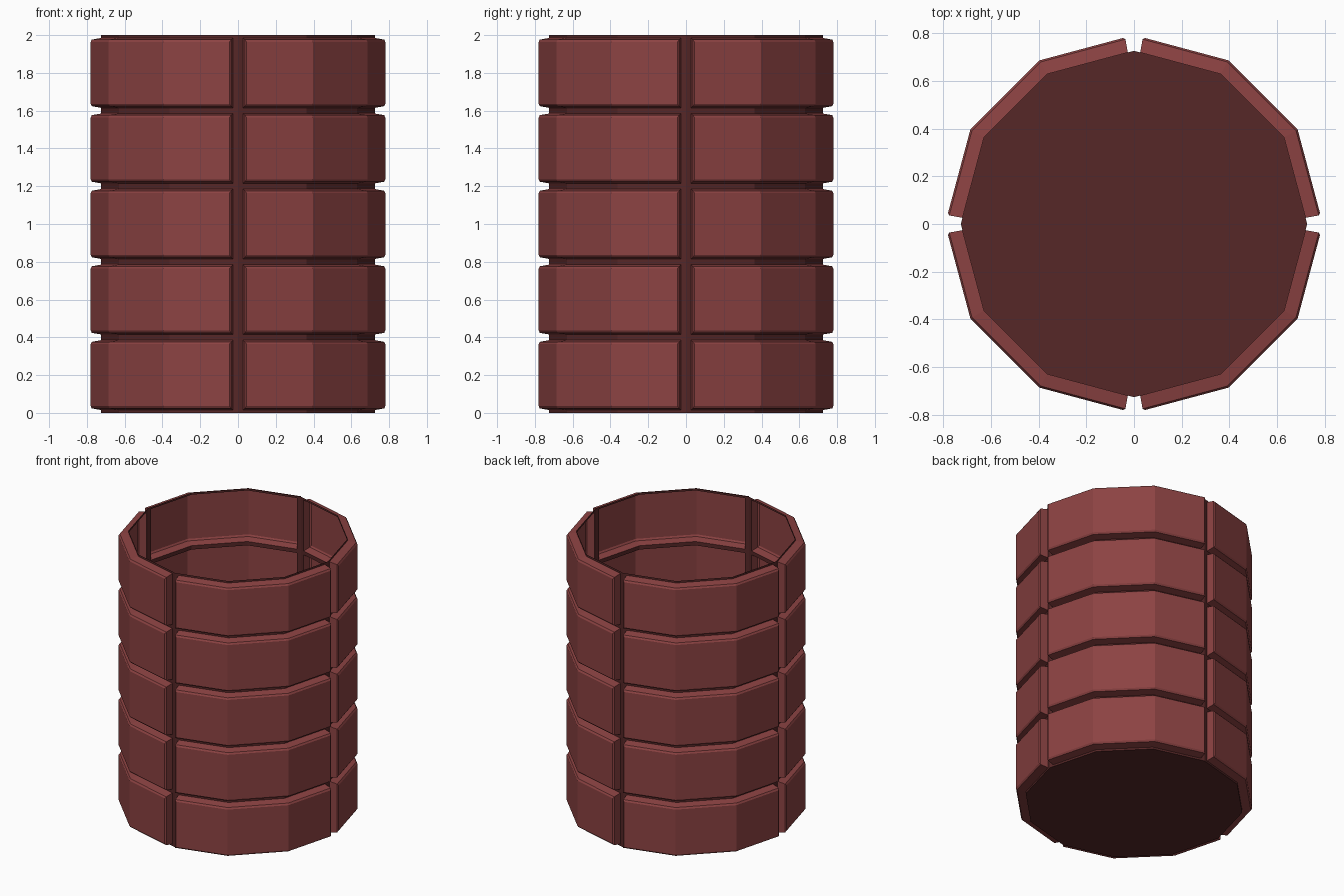
import bpy, bmesh, math
from mathutils import Vector

if "Cube" in bpy.data.objects:
    bpy.data.objects.remove(bpy.data.objects["Cube"])

RINGS, PITCH = 5, 0.4
R_CORE = 0.726
# panel steps: (circumradius, inset in z, half width of the vertical gap)
STEPS = [(R_CORE, 0.014, 0.026), (0.784, 0.024, 0.036), (0.792, 0.036, 0.046)]


def material(name, rgb):
    m = bpy.data.materials.new(name)
    m.diffuse_color = (*rgb, 1)
    m.use_nodes = True
    m.node_tree.nodes["Principled BSDF"].inputs["Base Color"].default_value = m.diffuse_color
    return m


def quarter(r, gap, turn, corners=False):
    """Points of a quarter of a 12-gon, cut short at both ends by gap."""
    t = gap / (r * 0.5)
    v = [Vector((r * math.cos(math.radians(a)), r * math.sin(math.radians(a)))) for a in (0, 30, 60, 90)]
    pts = [v[0].lerp(v[1], t), v[1], v[2], v[3].lerp(v[2], t)]
    if corners:
        pts = [v[0]] + pts + [v[3]]
    c, s = round(math.cos(turn)), round(math.sin(turn))
    return [(c * p.x - s * p.y, s * p.x + c * p.y) for p in pts]


def finish(bm, name, mat):
    bmesh.ops.remove_doubles(bm, verts=bm.verts, dist=1e-5)
    me = bpy.data.meshes.new(name)
    bm.to_mesh(me)
    bm.free()
    me.materials.append(mat)
    bpy.context.collection.objects.link(bpy.data.objects.new(name, me))


def face(bm, pts):
    bm.faces.new([bm.verts.new(p) for p in pts])


def wall(bm, a, b, z0, z1):
    face(bm, [(*a, z0), (*b, z0), (*b, z1), (*a, z1)])


red = material("brick red", (0.263, 0.055, 0.055))
dark = material("dark maroon", (0.092, 0.020, 0.020))

# raised bevelled panels, four per ring, open at the back
bm = bmesh.new()
for ring in range(RINGS):
    for q in range(4):
        loops = []
        for r, inset, gap in STEPS:
            pts = quarter(r, gap, q * math.pi / 2)
            z0, z1 = ring * PITCH + inset, (ring + 1) * PITCH - inset
            loops.append([(*p, z0) for p in pts] + [(*p, z1) for p in reversed(pts)])
        for a, b in zip(loops, loops[1:]):
            for i in range(8):
                j = (i + 1) % 8
                face(bm, [a[i], a[j], b[j], b[i]])
        top = loops[-1]
        for i in range(3):
            face(bm, [top[i], top[i + 1], top[6 - i], top[7 - i]])
finish(bm, "panels", red)

# groove strips between the panels, plus the floor; the top stays open
bm = bmesh.new()
_, m, g = STEPS[0]
for q in range(4):
    pts = quarter(R_CORE, g, q * math.pi / 2, True)
    for k in range(RINGS + 1):
        z0, z1 = max(0, k * PITCH - m), min(2, k * PITCH + m)
        for a, b in zip(pts, pts[1:]):
            wall(bm, a, b, z0, z1)
        if k < RINGS:
            for a, b in (pts[:2], pts[-2:]):
                wall(bm, a, b, z1, (k + 1) * PITCH - m)
face(bm, [(R_CORE * math.cos(-i * math.pi / 6), R_CORE * math.sin(-i * math.pi / 6), 0) for i in range(12)])
finish(bm, "groove_shell_and_floor", dark)
